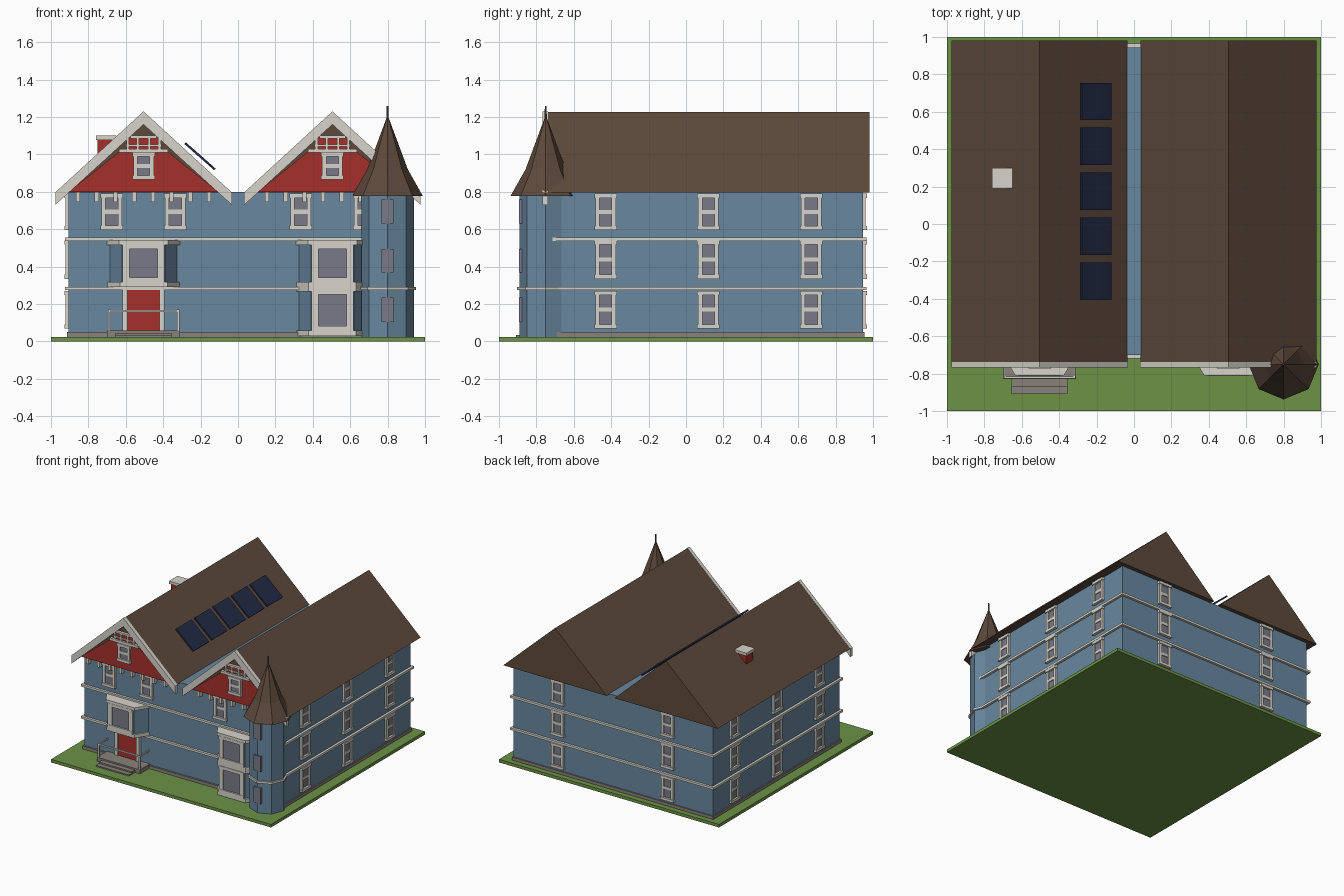
import bpy, bmesh, math
from mathutils import Matrix

if "Cube" in bpy.data.objects:
    bpy.data.objects.remove(bpy.data.objects["Cube"])


def material(name, rgb):
    m = bpy.data.materials.new(name)
    lin = [((c / 255 + 0.055) / 1.055) ** 2.4 for c in rgb]
    m.diffuse_color = (*lin, 1)
    m.use_nodes = True
    m.node_tree.nodes["Principled BSDF"].inputs["Base Color"].default_value = m.diffuse_color
    return m


BLUE = material("blue siding", (104, 135, 159))
WHITE = material("off white trim", (214, 212, 202))
BROWN = material("brown shingle", (93, 73, 60))
RED = material("red paint", (165, 48, 43))
GLASS = material("grey glass", (122, 122, 136))
STONE = material("grey stone", (136, 130, 122))
GREEN = material("grass green", (108, 146, 70))
NAVY = material("navy panel", (35, 43, 70))
METAL = material("dark metal", (88, 86, 88))


def finish(name, bm, mat):
    bmesh.ops.recalc_face_normals(bm, faces=bm.faces)
    me = bpy.data.meshes.new(name)
    bm.to_mesh(me)
    bm.free()
    me.materials.append(mat)
    ob = bpy.data.objects.new(name, me)
    bpy.context.collection.objects.link(ob)
    return ob


def add_box(bm, b, mx=Matrix()):
    x0, x1, y0, y1, z0, z1 = b
    m = Matrix.Translation(((x0 + x1) / 2, (y0 + y1) / 2, (z0 + z1) / 2))
    m = mx @ m @ Matrix.Diagonal((x1 - x0, y1 - y0, z1 - z0, 1))
    bmesh.ops.create_cube(bm, size=1, matrix=m)


def boxes(name, mat, items, mx=Matrix()):
    bm = bmesh.new()
    for b in items:
        add_box(bm, b, mx)
    return finish(name, bm, mat)


def extrude(name, mat, pts, a, b, axis="y"):
    """Profile (x, z) extruded along y, or profile (x, y) extruded along z."""
    bm = bmesh.new()
    put = (lambda p, t: (p[0], t, p[1])) if axis == "y" else (lambda p, t: (p[0], p[1], t))
    lo = [bm.verts.new(put(p, a)) for p in pts]
    hi = [bm.verts.new(put(p, b)) for p in pts]
    bm.faces.new(lo)
    bm.faces.new(hi[::-1])
    for i in range(len(pts)):
        j = (i + 1) % len(pts)
        bm.faces.new((lo[i], lo[j], hi[j], hi[i]))
    return finish(name, bm, mat)


def ring_stack(name, mat, rings, center, n=8):
    """Stack of n-sided rings (radius, z), with one corner facing the front."""
    bm = bmesh.new()
    loops = []
    for r, z in rings:
        loops.append([bm.verts.new((center[0] + r * math.sin(k * math.tau / n),
                                    center[1] - r * math.cos(k * math.tau / n), z)) for k in range(n)])
    for a, b in zip(loops, loops[1:]):
        for i in range(n):
            j = (i + 1) % n
            bm.faces.new((a[i], a[j], b[j], b[i]))
    bm.faces.new(loops[0])
    bm.faces.new(loops[-1])
    return finish(name, bm, mat)


def windows(name, places, wall, angle):
    """Double hung windows on one wall: places are (along, bottom, height)."""
    frame, glass = bmesh.new(), bmesh.new()
    mx = Matrix.Rotation(angle, 4, "Z") @ Matrix.Translation((0, -wall, 0))
    for x, z, h in places:
        t, mid = z + h, z + h * 0.5
        for b in ((x - 0.055, x - 0.033, -0.016, 0, z, t), (x + 0.033, x + 0.055, -0.016, 0, z, t),
                  (x - 0.06, x + 0.06, -0.022, 0, t - 0.022, t), (x - 0.06, x + 0.06, -0.022, 0, z, z + 0.022),
                  (x - 0.033, x + 0.033, -0.012, 0, mid - 0.011, mid + 0.011)):
            add_box(frame, b, mx)
        add_box(glass, (x - 0.034, x + 0.034, -0.006, 0, z + 0.02, t - 0.02), mx)
    finish(name + "_frames", frame, WHITE)
    finish(name + "_panes", glass, GLASS)


# Ground, walls and horizontal trim
boxes("lawn", GREEN, [(-1, 1, -1, 1, 0, 0.025)])
boxes("foundation", STONE, [(-0.915, 0.915, -0.715, 0.955, 0.025, 0.05)])
boxes("walls", BLUE, [(-0.905, 0.905, -0.70, 0.945, 0.03, 0.80)])
boxes("wall_bands", WHITE, [(-0.925, 0.925, -0.72, 0.965, z, z + 0.018) for z in (0.274, 0.537)])

# Windows on all walls
floors = [(0.07, 0.2), (0.335, 0.205), (0.595, 0.195)]
windows("front_window", [(x, 0.597, 0.193) for x in (-0.675, -0.335, 0.335, 0.675)], 0.70, 0)
windows("gable_window", [(x, 0.865, 0.145) for x in (-0.505, 0.505)], 0.75, 0)
windows("back_window", [(x, z, h) for x in (-0.5, 0.5) for z, h in floors], 0.945, math.pi)
side = (-0.43, 0.12, 0.67)
windows("right_window", [(y, z, h) for y in side for z, h in floors], 0.905, math.pi / 2)
windows("left_window", [(-y, z, h) for y in side for z, h in floors], 0.905, -math.pi / 2)

# The two gabled roofs with their front decoration
for label, cx in (("left", -0.505), ("right", 0.505)):
    extrude(label + "_roof", BROWN, [(cx - 0.47, 0.797), (cx + 0.47, 0.797), (cx, 1.228)], -0.74, 0.98)
    extrude(label + "_gable_panel", RED,
            [(cx - 0.40, 0.80), (cx + 0.40, 0.80), (cx + 0.135, 1.01), (cx - 0.135, 1.01)], -0.75, -0.735)
    extrude(label + "_barge_boards", WHITE,
            [(cx - 0.472, 0.797), (cx, 1.23), (cx + 0.472, 0.797), (cx + 0.472, 0.73),
             (cx, 1.16), (cx - 0.472, 0.73)], -0.768, -0.738)
    boxes(label + "_peak_panel", RED, [(cx - 0.09, cx + 0.09, -0.748, -0.735, 1.02, 1.085)])
    bars = [(cx - 0.13, cx + 0.13, -0.762, -0.738, 1.01, 1.03),
            (cx - 0.07, cx + 0.07, -0.762, -0.738, 1.085, 1.10),
            (cx - 0.095, cx + 0.095, -0.757, -0.738, 1.043, 1.053)]
    bars += [(cx + d - 0.007, cx + d + 0.007, -0.76, -0.738, 1.02, 1.09) for d in (-0.085, -0.03, 0.03, 0.085)]
    boxes(label + "_peak_truss", WHITE, bars)
    boxes(label + "_eave_brackets", WHITE,
          [(cx + d - 0.011, cx + d + 0.011, -0.735, -0.70, 0.745, 0.797)
           for d in [-0.35 + 0.1 * k for k in range(8)]])


# Bay windows: trapezoid plan with trim plates
def bay_plan(cx, grow):
    a, b = 0.18 + grow, 0.115 + grow
    return [(cx - a, -0.69), (cx - a, -0.70), (cx - b, -0.795 - grow),
            (cx + b, -0.795 - grow), (cx + a, -0.70), (cx + a, -0.69)]


def bay(label, cx, bottom, storeys):
    extrude(label + "_bay_walls", BLUE, bay_plan(cx, 0), bottom, 0.53, "z")
    extrude(label + "_bay_cornice", WHITE, bay_plan(cx, 0.015), 0.517, 0.542, "z")
    frame, pane = [], []
    for z0, z1 in storeys:
        extrude(label + "_bay_sill", WHITE, bay_plan(cx, 0.012), z0, z0 + 0.028, "z")
        w, s = 0.112, z0 + 0.028
        frame += [(cx - w, cx - 0.075, -0.81, -0.79, s, z1), (cx + 0.075, cx + w, -0.81, -0.79, s, z1),
                  (cx - w, cx + w, -0.812, -0.79, z1 - 0.025, z1), (cx - w, cx + w, -0.812, -0.79, s, s + 0.025)]
        pane.append((cx - 0.076, cx + 0.076, -0.80, -0.79, s + 0.02, z1 - 0.02))
    boxes(label + "_bay_frame", WHITE, frame)
    boxes(label + "_bay_pane", GLASS, pane)


bay("left", -0.505, 0.295, [(0.29, 0.52)])
bay("right", 0.505, 0.03, [(0.03, 0.275), (0.29, 0.52)])
extrude("right_bay_middle_trim", WHITE, bay_plan(0.505, 0.012), 0.268, 0.292, "z")

# Front door, porch and railing
boxes("door", RED, [(-0.59, -0.42, -0.712, -0.69, 0.055, 0.29)])
boxes("door_frame", WHITE, [(-0.617, -0.59, -0.722, -0.69, 0.055, 0.29), (-0.42, -0.393, -0.722, -0.69, 0.055, 0.29)])
boxes("porch_steps", STONE, [(-0.70, -0.31, -0.83, -0.69, 0.025, 0.058),
                             (-0.655, -0.355, -0.87, -0.82, 0.025, 0.046),
                             (-0.655, -0.355, -0.91, -0.86, 0.025, 0.035)])
rails = [(-0.695, -0.315, -0.826, -0.815, 0.158, 0.169)]
for x in (-0.69, -0.32):
    rails += [(x - 0.006, x + 0.006, -0.827, -0.814, 0.05, 0.172), (x - 0.005, x + 0.005, -0.82, -0.70, 0.158, 0.169)]
boxes("porch_railing", WHITE, rails)

# Corner turret
T = (0.80, -0.75)
ring_stack("turret_walls", BLUE, [(0.14, 0.025), (0.14, 0.79)], T)
ring_stack("turret_band", WHITE, [(0.153, 0.274), (0.153, 0.292)], T)
ring_stack("turret_roof", BROWN, [(0.188, 0.778), (0.108, 0.92), (0.004, 1.2)], T)
ring_stack("turret_spire", METAL, [(0.006, 1.17), (0.005, 1.26)], T)
tz = [(0.105, 0.235), (0.37, 0.495), (0.63, 0.76)]
boxes("turret_windows", GLASS, [(0.768, 0.832, -0.893, -0.865, a, b) for a, b in tz])

# Chimney
boxes("chimney", RED, [(-0.75, -0.66, 0.20, 0.29, 0.93, 1.08)])
boxes("chimney_cap", WHITE, [(-0.76, -0.65, 0.19, 0.30, 1.077, 1.10)])

# Row of solar panels lifted off the inner slope of the left roof
tilt = Matrix.Translation((-0.203, 0, 0.99)) @ Matrix.Rotation(math.atan(0.88), 4, "Y")
boxes("solar_panels", NAVY, [(-0.106, 0.106, y - 0.1, y + 0.1, -0.006, 0.006)
                             for y in [-0.305 + 0.24 * k for k in range(5)]], tilt)
